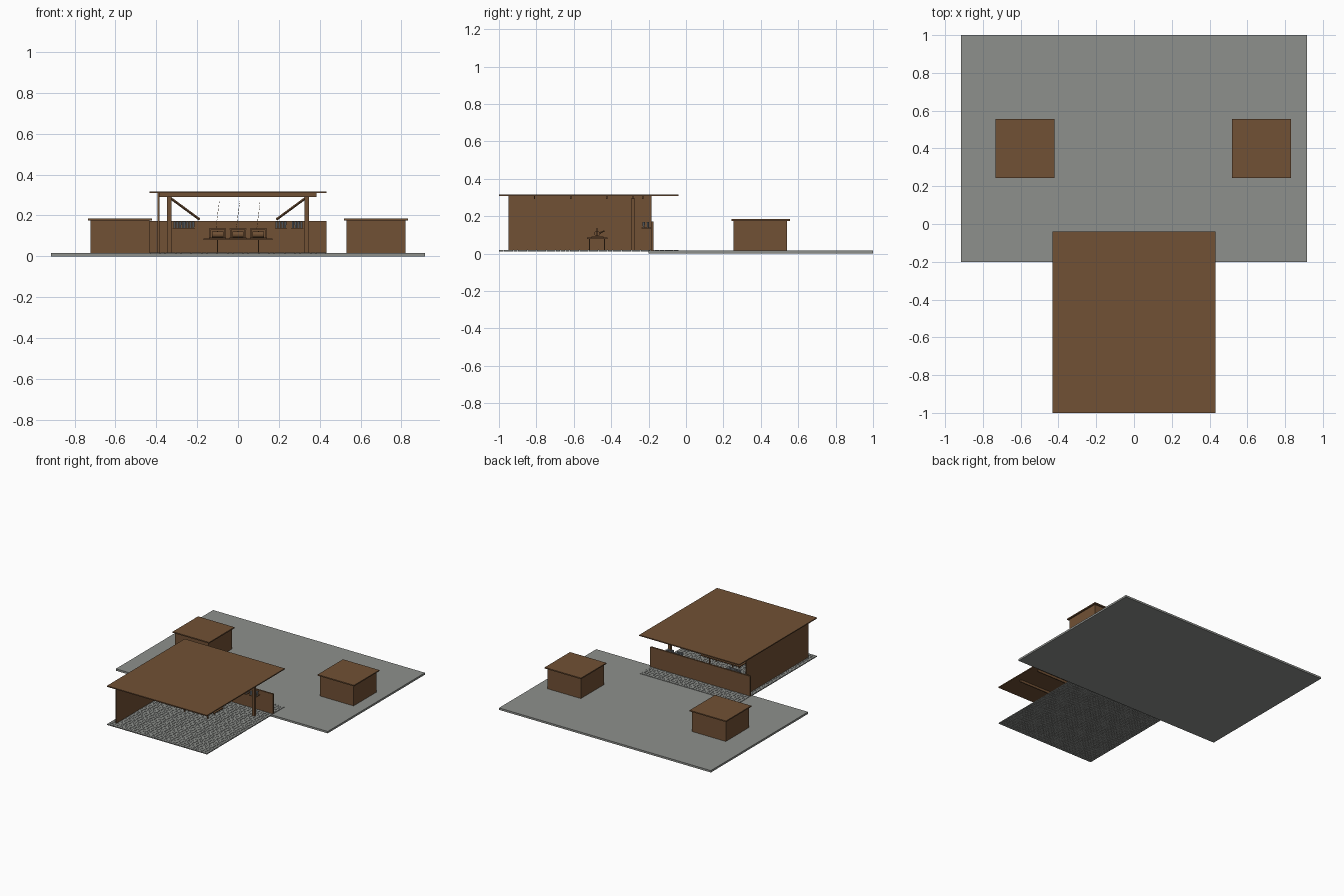
import bpy, bmesh, math
from mathutils import Vector, Matrix

cube = bpy.data.objects.get("Cube")
if cube:
    bpy.data.objects.remove(cube, do_unlink=True)


def material(name, rgb):
    m = bpy.data.materials.new(name)
    m.use_nodes = True
    m.diffuse_color = (*rgb, 1)
    m.node_tree.nodes["Principled BSDF"].inputs["Base Color"].default_value = (*rgb, 1)
    return m


WOOD = material("brown wood", (0.165, 0.082, 0.035))
STONE = material("grey stone", (0.27, 0.28, 0.265))
METAL = material("pale metal", (0.3, 0.33, 0.36))


def finish(name, bm, mat):
    mesh = bpy.data.meshes.new(name)
    bm.to_mesh(mesh)
    bm.free()
    mesh.materials.append(mat)
    obj = bpy.data.objects.new(name, mesh)
    bpy.context.collection.objects.link(obj)
    return obj


def add_box(bm, x, y, z):
    """Add a box given its (min, max) range on each axis."""
    size = [r[1] - r[0] for r in (x, y, z)]
    mid = Vector([(r[0] + r[1]) / 2 for r in (x, y, z)])
    bmesh.ops.create_cube(bm, size=1, matrix=Matrix.Translation(mid) @ Matrix.Diagonal((*size, 1)))


def box(name, x, y, z, mat=WOOD):
    bm = bmesh.new()
    add_box(bm, x, y, z)
    return finish(name, bm, mat)


def add_rod(bm, a, b, r, sides=8, r2=None):
    """Add a rod or cone between two points."""
    a, b = Vector(a), Vector(b)
    d = b - a
    turn = d.to_track_quat('Z', 'Y').to_matrix().to_4x4()
    bmesh.ops.create_cone(bm, cap_ends=True, segments=sides, radius1=r,
                          radius2=r if r2 is None else r2, depth=d.length,
                          matrix=Matrix.Translation((a + b) / 2) @ turn)


# Ground slab and small huts
box("ground_slab", (-0.915, 0.915), (-0.2, 1), (0, 0.015), STONE)
for side, x in (("right", -0.577), ("left", 0.675)):
    box(side + "_hut", (x - 0.145, x + 0.145), (0.255, 0.54), (0.015, 0.175))
    box(side + "_hut_roof", (x - 0.157, x + 0.157), (0.243, 0.555), (0.175, 0.184))

# Paved pavilion floor: rows of separate tiles
bm = bmesh.new()
cols, rows = 34, 38
w, d, gap = 0.864 / cols, 0.96 / rows, 0.0008
for i in range(cols):
    for j in range(rows):
        x, y = -0.432 + i * w, -1 + j * d
        add_box(bm, (x + gap, x + w - gap), (y + gap, y + d - gap), (0.011, 0.018))
finish("floor_tiles", bm, STONE)

# Pavilion walls and roof
box("side_wall", (-0.395, -0.384), (-0.95, -0.185), (0.018, 0.309))
box("low_back_wall", (-0.432, 0.432), (-0.187, -0.175), (0.012, 0.172))
box("pavilion_roof", (-0.432, 0.432), (-1, -0.04), (0.309, 0.317))
for k in range(4):
    y = -0.81 + k * 0.193
    box("roof_joist", (-0.385, 0.385), (y - 0.004, y + 0.004), (0.291, 0.309))

# Posts, cross beam and diagonal braces
for s, side in ((-1, "right"), (1, "left")):
    x = s * 0.337
    box(side + "_post", (x - 0.011, x + 0.011), (-0.295, -0.272), (0.018, 0.295))
    bm = bmesh.new()
    add_rod(bm, (s * 0.335, -0.283, 0.288), (s * 0.188, -0.283, 0.18), 0.006, 4)
    finish(side + "_brace", bm, WOOD)
box("cross_beam", (-0.385, 0.385), (-0.289, -0.277), (0.293, 0.309))

# Wall shelves with rows of cups
for s, side in ((-1, "right"), (1, "left")):
    for c in (0.24, 0.29) if s < 0 else (0.21, 0.29):
        x = s * c
        box(side + "_shelf", (x - 0.03, x + 0.03), (-0.238, -0.187), (0.135, 0.139))
        bm = bmesh.new()
        for i in range(4):
            for y in (-0.226, -0.204):
                cx = x - 0.021 + i * 0.014
                add_rod(bm, (cx, y, 0.139), (cx, y, 0.17), 0.005, 10, 0.006)
        finish(side + "_cups", bm, METAL)

# Table
box("table_top", (-0.17, 0.17), (-0.53, -0.42), (0.079, 0.086))
for x in (-0.1, 0.1):
    for y in (-0.515, -0.435):
        box("table_leg", (x - 0.003, x + 0.003), (y - 0.003, y + 0.003), (0.018, 0.079))

# Three pots on stands, each below a hanging line
for x in (-0.1, 0.0, 0.1):
    box("pot_stand", (x - 0.042, x + 0.042), (-0.505, -0.44), (0.086, 0.092))
    for s in (-1, 1):
        px = x + s * 0.036
        box("stand_upright", (px - 0.003, px + 0.003), (-0.478, -0.472), (0.092, 0.135))
    box("stand_bar", (x - 0.042, x + 0.042), (-0.478, -0.472), (0.132, 0.137))
    bm = bmesh.new()
    add_rod(bm, (x - 0.028, -0.475, 0.107), (x + 0.028, -0.475, 0.107), 0.015, 12)
    add_rod(bm, (x, -0.465, 0.108), (x, -0.435, 0.122), 0.005, 8, 0.003)
    finish("pot", bm, WOOD)
    bm = bmesh.new()
    for k in range(8):
        z = 0.137 + k * 0.017
        tilt = 0.12 * (z - 0.2)
        add_rod(bm, (x + tilt, -0.473, z), (x + tilt + 0.001, -0.473, z + 0.011), 0.001, 4)
    finish("hanging_line", bm, WOOD)
